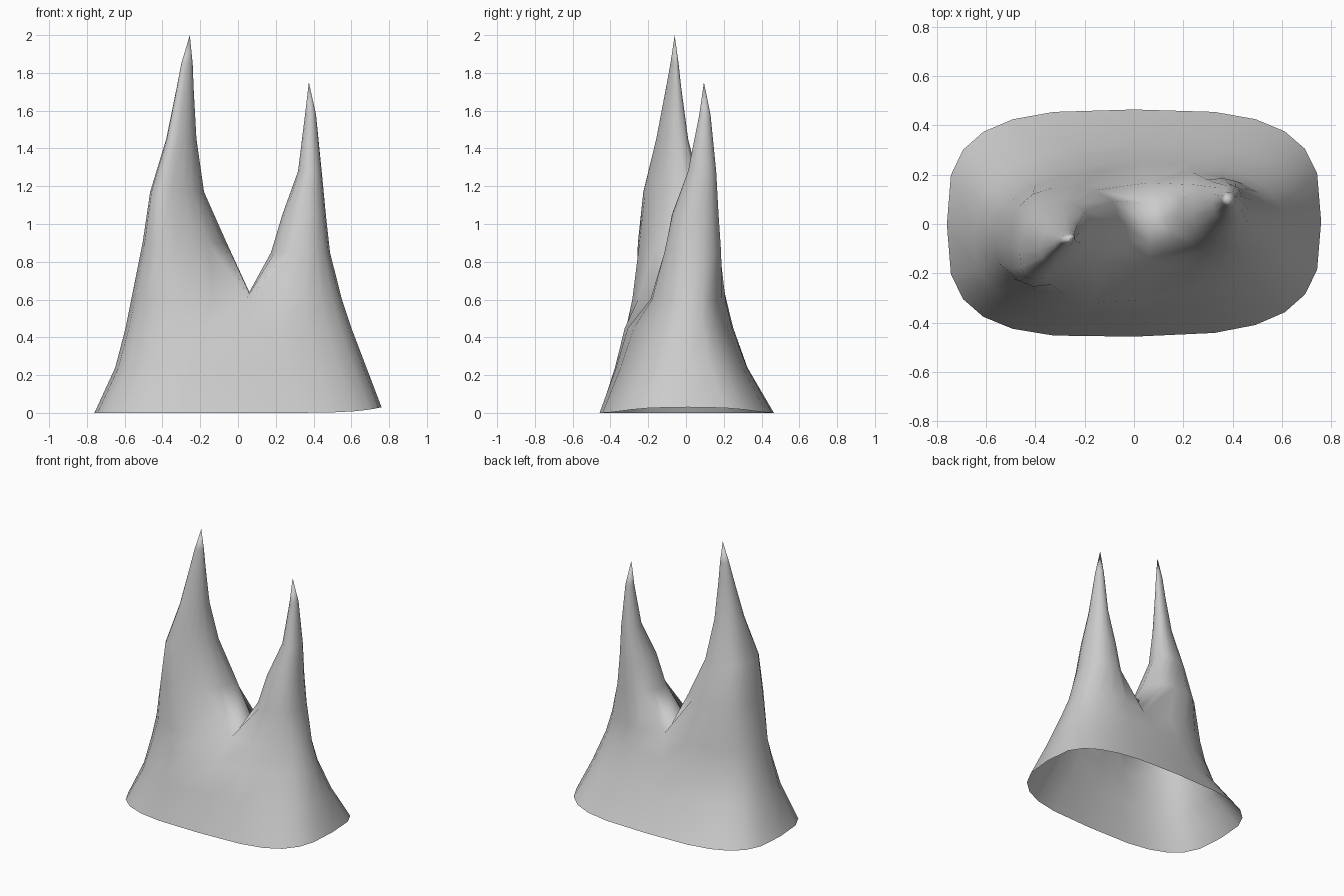
import bpy, bmesh
from math import sin, cos, radians

if "Cube" in bpy.data.objects:
    bpy.data.objects.remove(bpy.data.objects["Cube"])

bm = bmesh.new()
SADDLE_X = 0.06


def ring(angles, z, x0, x1, fl, bl, fr, br, e=2.0, skew=0.0):
    """Rounded section: x range, front/back y on its left and right sides."""
    out = []
    for a in angles:
        c, s = cos(radians(a)), sin(radians(a))
        u = abs(c) ** (2 / e) * (1 if c > 0 else -1)
        v = abs(s) ** (2 / e) * (1 if s > 0 else -1)
        t = (u + 1) / 2
        front, back = fl + (fr - fl) * t, bl + (br - bl) * t
        x = (x0 + x1) / 2 + (x1 - x0) / 2 * u + skew * (1 - u * u)
        y = (front + back) / 2 + (back - front) / 2 * v
        zz = z + (0.03 * max(0, u) ** 6 if z == 0 else 0)
        out.append(bm.verts.new((x, y, zz)))
    return out


def bridge(a, b):
    n = len(a)
    for i in range(n):
        j = (i + 1) % n
        bm.faces.new((a[i], a[j], b[j], b[i]))


# Open-bottomed main body
body = [
    (0.00, -.76, .76, -.47, .465, -.445, .465, 3.2),
    (0.24, -.65, .68, -.41, .31, -.33, .34, 2.7),
    (0.45, -.595, .60, -.38, .25, -.235, .25, 2.5, .03),
    (0.60, -.565, .55, -.355, .225, -.16, .21, 2.5, .065),
]
N = 24
rows = [ring([i * 360 / N for i in range(N)], *r) for r in body]
for a, b in zip(rows, rows[1:]):
    bridge(a, b)
top = rows[-1]

# Saddle line across the body, from back to front
back, front = top[6], top[18]
front.co.y += 0.10
for i in (17, 19):
    top[i].co.y += 0.03
back.co.y -= 0.05
saddle = []
for k in (1, 2, 3):
    t = k / 4
    p = back.co.lerp(front.co, t)
    p.z += 0.04 * (1 - (2 * t - 1) ** 2)
    p.x = SADDLE_X
    saddle.append(bm.verts.new(p))

left_loop = top[6:19] + saddle[::-1]
right_loop = top[18:] + top[:7] + saddle


def peak(loop, turn, sections, tip):
    # 12 wide outer steps, then 4 steps over the inner side
    angles = [turn + 60 + i * 20 for i in range(13)]
    angles += [turn + 300 + i * 30 for i in (1, 2, 3)]
    prev = loop
    for s in sections:
        cur = ring(angles, *s)
        bridge(prev, cur)
        prev = cur
    apex = bm.verts.new(tip)
    for i in range(len(prev)):
        bm.faces.new((prev[i], prev[(i + 1) % len(prev)], apex))


# Tall left peak with a ridge on its front left corner
peak(left_loop, 0, [
    (0.90, -.505, -.06, -.315, .14, -.14, .16, 2.5),
    (1.17, -.465, -.18, -.275, .04, -.12, .11, 2.5),
    (1.45, -.38, -.22, -.185, -.02, -.10, .03, 2.4),
    (1.72, -.325, -.235, -.12, -.04, -.08, -.015, 2.2),
    (1.85, -.30, -.24, -.09, -.045, -.07, -.035),
], (-.255, -.06, 2.0))

# Slimmer right peak
peak(right_loop, 180, [
    (0.85, .175, .487, -.11, .17, -.12, .20, 2.2),
    (1.05, .235, .465, -.08, .165, -.07, .18, 2.2),
    (1.28, .318, .443, .01, .155, .01, .165),
    (1.58, .355, .413, .07, .13, .07, .13),
], (.375, .095, 1.75))

bmesh.ops.recalc_face_normals(bm, faces=bm.faces)
mesh = bpy.data.meshes.new("twin_peak_rock")
bm.to_mesh(mesh)
bm.free()
rock = bpy.data.objects.new("twin_peak_rock", mesh)
bpy.context.collection.objects.link(rock)
for p in mesh.polygons:
    p.use_smooth = True
